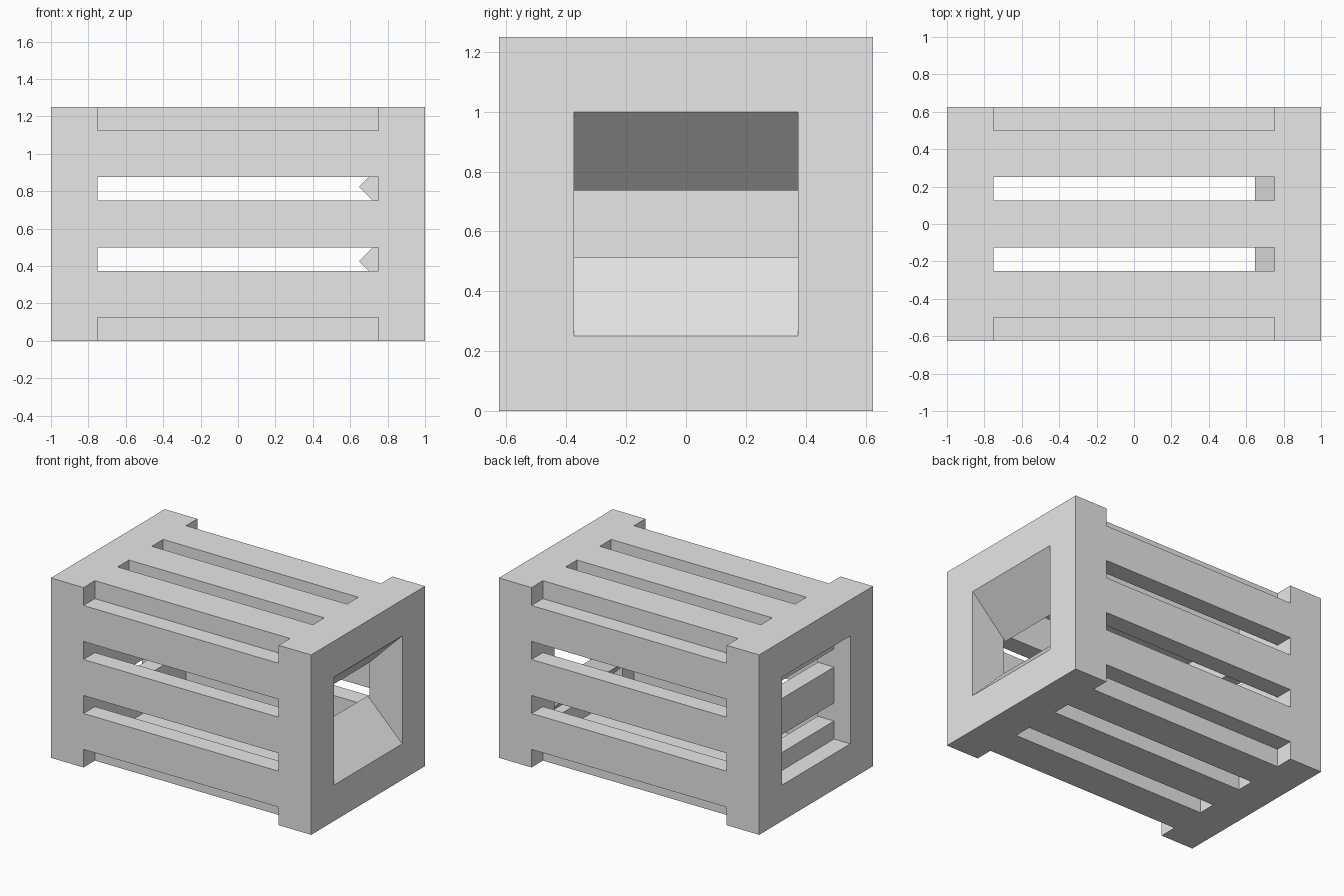
import bpy
import bmesh
from mathutils import Vector

if "Cube" in bpy.data.objects:
    bpy.data.objects.remove(bpy.data.objects["Cube"], do_unlink=True)

# Single grey material
grey = bpy.data.materials.new("plain_grey")
grey.use_nodes = True
grey.diffuse_color = (0.8, 0.8, 0.8, 1)
grey.node_tree.nodes["Principled BSDF"].inputs["Base Color"].default_value = (0.8, 0.8, 0.8, 1)


def add_object(name, bm):
    bmesh.ops.recalc_face_normals(bm, faces=bm.faces)
    mesh = bpy.data.meshes.new(name)
    bm.to_mesh(mesh)
    bm.free()
    mesh.materials.append(grey)
    obj = bpy.data.objects.new(name, mesh)
    bpy.context.collection.objects.link(obj)
    return obj


def box(name, xs, ys, zs):
    bm = bmesh.new()
    bmesh.ops.create_cube(bm, size=1)
    low, high = (Vector(c) for c in zip(xs, ys, zs))
    for v in bm.verts:
        v.co = (low + high) / 2 + v.co * (high - low)
    return add_object(name, bm)


def cut(target, xs, ys, zs):
    cutter = box("cutter", xs, ys, zs)
    cutter.hide_render = True
    mod = target.modifiers.new("cut", "BOOLEAN")
    mod.operation = "DIFFERENCE"
    mod.solver = "EXACT"
    mod.object = cutter
    bpy.context.view_layer.objects.active = target
    bpy.ops.object.modifier_apply(modifier=mod.name)
    bpy.data.objects.remove(cutter, do_unlink=True)


MID = 0.625     # half height of the crate
WALL = 0.125    # board thickness
SPAN = (-0.75, 0.75)
WINDOW = (-0.375, 0.375)
WINDOW_Z = (0.25, 1.0)

# Crate body, hollowed out
crate = box("slatted_crate", (-1, 1), (-MID, MID), (0, 2 * MID))
cut(crate, SPAN, (-0.499, 0.499), (MID - 0.499, MID + 0.499))

# Long slots through all four sides, and the slatted end behind the window
for low in (-0.25, 0.125):
    slot = (low, low + WALL)
    slot_z = (MID + low, MID + low + WALL)
    cut(crate, SPAN, (-1, 1), slot_z)
    cut(crate, SPAN, slot, (-1, 2))
    cut(crate, (-1.1, -0.7), WINDOW, slot_z)

# Notches along the four long edges
for ys in ((-1, -0.5), (0.5, 1)):
    for zs in ((-1, WALL), (2 * MID - WALL, 2)):
        cut(crate, SPAN, ys, zs)

# End openings: shallow on the slatted end, right through on the other
cut(crate, (-1.1, -0.875), WINDOW, WINDOW_Z)
cut(crate, (0.7, 1.1), WINDOW, WINDOW_Z)

# Sloping boards that narrow the open end
profile = ((1, 0.375), (0.735, 0.112), (0.647, 0.2), (0.91, 0.463))
for name, side in (("upper_sloping_board", 1), ("lower_sloping_board", -1)):
    bm = bmesh.new()
    face = bm.faces.new([bm.verts.new((x, -0.3745, MID + side * h)) for x, h in profile])
    extruded = bmesh.ops.extrude_face_region(bm, geom=[face])["geom"]
    verts = [g for g in extruded if isinstance(g, bmesh.types.BMVert)]
    bmesh.ops.translate(bm, verts=verts, vec=(0, 0.749, 0))
    add_object(name, bm)
